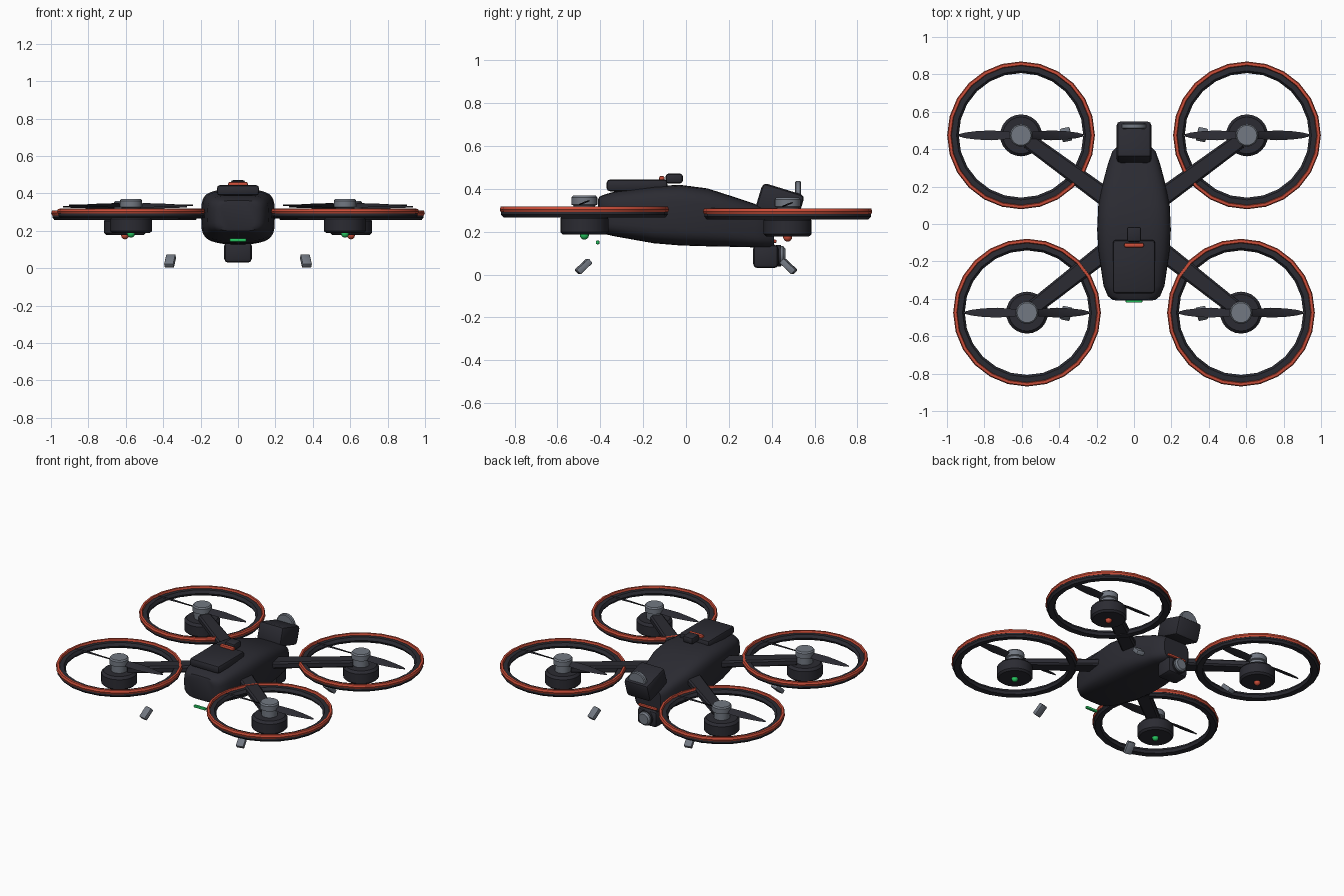
import bpy, bmesh
from math import sin, cos, pi, radians, atan2, hypot, copysign
from mathutils import Matrix, Vector

cube = bpy.data.objects.get("Cube")
if cube:
    bpy.data.objects.remove(cube, do_unlink=True)


def material(name, rgb):
    m = bpy.data.materials.new(name)
    m.use_nodes = True
    m.diffuse_color = (*rgb, 1)
    bsdf = m.node_tree.nodes["Principled BSDF"]
    bsdf.inputs["Base Color"].default_value = (*rgb, 1)
    bsdf.inputs["Roughness"].default_value = 0.5
    return m


DARK = material("charcoal", (0.024, 0.024, 0.032))
RED = material("signal red", (0.6, 0.075, 0.04))
GREY = material("metal grey", (0.17, 0.19, 0.225))
GREEN = material("signal green", (0.02, 0.58, 0.12))


def finish(name, bm, mat, matrix=None, angle=30):
    bmesh.ops.recalc_face_normals(bm, faces=bm.faces[:])
    if matrix is not None:
        bm.transform(matrix)
    mesh = bpy.data.meshes.new(name)
    bm.to_mesh(mesh)
    bm.free()
    mesh.materials.append(mat)
    ob = bpy.data.objects.new(name, mesh)
    bpy.context.collection.objects.link(ob)
    bpy.ops.object.select_all(action="DESELECT")
    ob.select_set(True)
    bpy.context.view_layer.objects.active = ob
    bpy.ops.object.shade_smooth_by_angle(angle=radians(angle))
    return ob


def skin(name, rings, mat, matrix=None, closed=False, angle=30):
    """Join rings of points; closed wraps the last ring to the first."""
    bm = bmesh.new()
    rows = [[bm.verts.new(p) for p in ring] for ring in rings]
    n = len(rows[0])
    pairs = list(zip(rows, rows[1:] + rows[:1])) if closed else list(zip(rows, rows[1:]))
    for a, b in pairs:
        for i in range(n):
            j = (i + 1) % n
            bm.faces.new((a[i], a[j], b[j], b[i]))
    if not closed:
        bm.faces.new(rows[0])
        bm.faces.new(rows[-1])
    return finish(name, bm, mat, matrix, angle)


def lathe(name, profile, mat, matrix, segs=24, closed=False):
    rings = [[(r * cos(2 * pi * i / segs), r * sin(2 * pi * i / segs), z)
              for i in range(segs)] for r, z in profile]
    return skin(name, rings, mat, matrix, closed)


def box(name, size, loc, mat, bevel=0.01, rot=None):
    bm = bmesh.new()
    bmesh.ops.create_cube(bm, size=1)
    bmesh.ops.scale(bm, vec=size, verts=bm.verts[:])
    bmesh.ops.bevel(bm, geom=bm.edges[:], offset=bevel, segments=2,
                    profile=0.5, affect="EDGES")
    m = Matrix.Translation(loc)
    return finish(name, bm, mat, m @ rot if rot else m)


def ball(name, radius, loc, mat):
    bm = bmesh.new()
    bmesh.ops.create_uvsphere(bm, u_segments=12, v_segments=8, radius=radius)
    return finish(name, bm, mat, Matrix.Translation(loc))


# Fuselage: rounded cross-sections along y (y, half width, bottom, top)
STATIONS = [(-.41, .09, .21, .352), (-.405, .115, .198, .362), (-.385, .14, .19, .372),
            (-.33, .163, .178, .388), (-.15, .19, .146, .412), (-.03, .197, .136, .419),
            (.1, .191, .132, .402), (.2, .172, .13, .37), (.32, .14, .127, .33),
            (.39, .115, .126, .30), (.41, .095, .135, .285)]


def rounded(y, w, lo, hi, n=32, power=0.5):
    ring = []
    for i in range(n):
        c, s = cos(2 * pi * i / n), sin(2 * pi * i / n)
        ring.append((w * copysign(abs(c) ** power, c), y,
                     (lo + hi) / 2 + (hi - lo) / 2 * copysign(abs(s) ** power, s)))
    return ring


skin("fuselage", [rounded(*s) for s in STATIONS], DARK, angle=35)

# Battery pack, latch and marker bar on top
box("battery_pack", (.226, .285, .055), (0, -.228, .416), DARK, .016)
box("battery_latch", (.076, .08, .045), (0, -.055, .448), DARK, .012)
box("battery_marker", (.105, .025, .024), (0, -.113, .449), RED, .009)

# Tilted sensor housing with its upright disc
box("sensor_housing", (.186, .205, .13), (0, .438, .337), DARK, .022,
    Matrix.Rotation(radians(-17), 4, "X"))
TURN = Matrix.Rotation(radians(-90), 4, "X")
lathe("sensor_disc", [(.06, -.014), (.066, -.009), (.066, .009), (.06, .014)], GREY,
      Matrix.Translation((0, .523, .371)) @ TURN)

# Underslung camera
box("camera_body", (.148, .118, .11), (0, .372, .085), DARK, .02)
lathe("camera_barrel", [(.05, -.01), (.05, .012)], DARK,
      Matrix.Translation((0, .43, .088)) @ TURN)
lathe("camera_lens", [(.045, -.01), (.045, .008), (.034, .018)], GREY,
      Matrix.Translation((0, .445, .088)) @ TURN)

# Light bars at both ends
box("front_light_bar", (.09, .018, .018), (0, -.412, .15), GREEN, .006)
box("rear_light_bar", (.14, .02, .016), (0, .413, .155), RED, .006)

GUARD = [(.333, .287), (.343, .27), (.378, .267), (.389, .28), (.387, .304), (.345, .306)]
TRIM = [(.371, .3), (.377, .291), (.39, .291), (.395, .303), (.39, .317), (.376, .318)]
MOTOR = [(.1, .187), (.112, .198), (.112, .262), (.098, .278)]
HUB = [(.05, .27), (.05, .322), (.06, .326), (.06, .36), (.053, .369)]
# Blade stations: radius, half chord, pitch in degrees
BLADE = [(.03, .02, 32), (.09, .024, 28), (.16, .028, 20), (.24, .023, 13),
         (.30, .015, 10), (.332, .006, 8)]


def blade_ring(r, w, pitch):
    c, s = cos(radians(pitch)), sin(radians(pitch))
    ring = [(-w, 0), (0, -.004), (w, 0), (0, .004)]
    return [(r, u * c - v * s, .336 + u * s + v * c) for u, v in ring]


def arm_ring(d, w):
    h = .023
    ring = [(-w, -h + .01), (-w + .01, -h), (w - .01, -h), (w, -h + .01),
            (w, h - .01), (w - .01, h), (-w + .01, h), (-w, h - .01)]
    return [(d, u, .292 + v) for u, v in ring]


# Four rotor units with arms and feet
for end, cx, cy, drop, led in (("front", .572, -.474, 0, GREEN), ("rear", .604, .474, -.009, RED)):
    for side, sx in (("left", 1), ("right", -1)):
        tag = end + "_" + side + "_"
        at = Matrix.Translation((sx * cx, cy, drop))
        lathe(tag + "guard", GUARD, DARK, at, closed=True)
        lathe(tag + "guard_trim", TRIM, RED, at, closed=True)
        lathe(tag + "motor", MOTOR, DARK, at)
        lathe(tag + "hub", HUB, GREY, at)
        for k in range(2):
            skin(tag + "blade_" + str(k + 1), [blade_ring(*b) for b in BLADE], DARK,
                 at @ Matrix.Rotation(pi * k, 4, "Z"))
        ball(tag + "light", .021, (sx * cx, cy, .184 + drop), led)

        root = Vector((sx * .08, copysign(.09, cy), 0))
        span = Vector((sx * cx, cy, 0)) - root
        skin(tag + "arm", [arm_ring(0, .052), arm_ring(span.length - .05, .042)], DARK,
             Matrix.Translation(root + Vector((0, 0, drop / 2))) @
             Matrix.Rotation(atan2(span.y, span.x), 4, "Z"))

        out = copysign(1, cy)
        tilt = (Matrix.Rotation(-sx * out * radians(12), 4, "Z") @
                Matrix.Rotation(out * radians(47), 4, "X"))
        box(tag + "foot", (.052, .03, .08), (sx * .363, out * .478, .038), GREY, .006, tilt)
